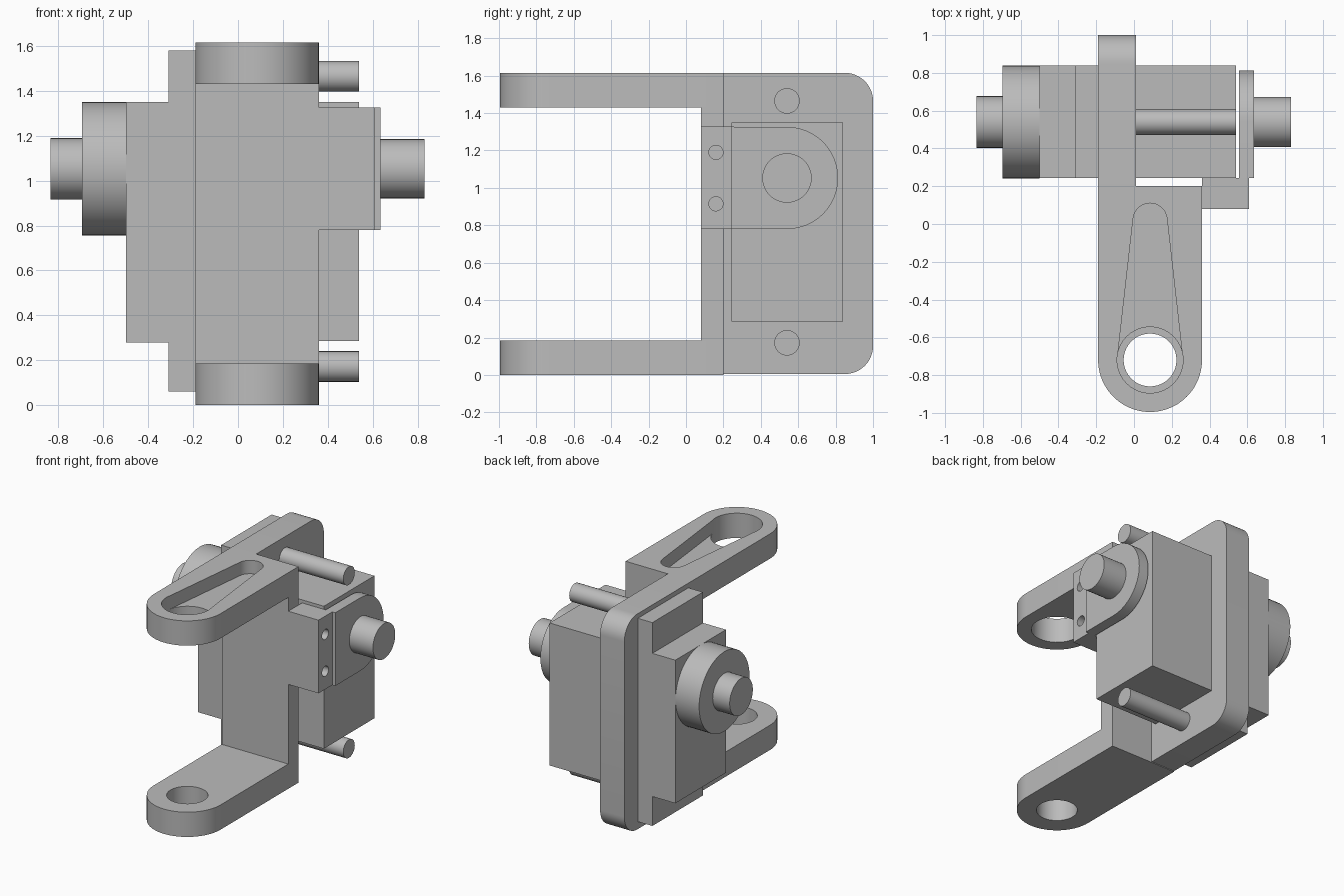
import bpy, bmesh
from math import sin, cos, pi, radians

if "Cube" in bpy.data.objects:
    bpy.data.objects.remove(bpy.data.objects["Cube"], do_unlink=True)

grey = bpy.data.materials.new("plain grey")
grey.use_nodes = True
grey.diffuse_color = (0.5, 0.5, 0.5, 1)
grey.node_tree.nodes["Principled BSDF"].inputs["Base Color"].default_value = (0.5, 0.5, 0.5, 1)


def arc(cx, cy, r, start, end, n=24):
    """Points along an arc, angles in degrees."""
    steps = [radians(start + (end - start) * i / n) for i in range(n + 1)]
    return [(cx + r * cos(a), cy + r * sin(a)) for a in steps]


def prism(name, points, axis, low, high):
    """Extrude a 2D outline along x (outline in y, z) or z (outline in x, y)."""
    place = (lambda p, h: (h, *p)) if axis == "x" else (lambda p, h: (*p, h))
    bm = bmesh.new()
    face = bm.faces.new([bm.verts.new(place(p, low)) for p in points])
    new = bmesh.ops.extrude_face_region(bm, geom=[face])["geom"]
    shift = (high - low, 0, 0) if axis == "x" else (0, 0, high - low)
    bmesh.ops.translate(bm, vec=shift, verts=[v for v in new if isinstance(v, bmesh.types.BMVert)])
    bmesh.ops.recalc_face_normals(bm, faces=bm.faces)
    mesh = bpy.data.meshes.new(name)
    bm.to_mesh(mesh)
    bm.free()
    mesh.materials.append(grey)
    ob = bpy.data.objects.new(name, mesh)
    bpy.context.collection.objects.link(ob)
    return ob


def box(name, x, y, z):
    outline = [(y[0], z[0]), (y[1], z[0]), (y[1], z[1]), (y[0], z[1])]
    return prism(name, outline, "x", *x)


def rod(name, axis, centre, r, low, high, n=40):
    return prism(name, arc(*centre, r, 0, 360, n)[:-1], axis, low, high)


def cut(ob, cutter):
    """Subtract the cutter from the object, then discard it."""
    mod = ob.modifiers.new("cut", "BOOLEAN")
    mod.operation, mod.solver, mod.object = "DIFFERENCE", "EXACT", cutter
    bpy.context.view_layer.objects.active = ob
    bpy.ops.object.modifier_apply(modifier=mod.name)
    bpy.data.objects.remove(cutter, do_unlink=True)


TOP = 1.615
LEFT, RIGHT = -0.19, 0.36      # bracket width
ARM_X, ARM_Y = 0.085, -0.72    # centre of the arm ends
AXLE = (0.54, 1.053)           # y, z of the main shaft

# Side plate with rounded rear corners
r = 0.15
outline = [(0.2, TOP), (0.2, 0.005)]
outline += arc(1 - r, 0.005 + r, r, -90, 0, 12) + arc(1 - r, TOP - r, r, 0, 90, 12)
prism("side_plate", outline, "x", LEFT, 0.01)

# Front web joining the two arms
box("front_web", (LEFT, RIGHT), (0.08, 0.2), (0.185, 1.43))

# Rounded arms with end holes
arm_outline = [(RIGHT, 0.2), (LEFT, 0.2)] + arc(ARM_X, ARM_Y, 0.275, 180, 360, 40)
lower_arm = prism("lower_arm", arm_outline, "z", 0, 0.185)
cut(lower_arm, rod("lower_hole", "z", (ARM_X, ARM_Y), 0.14, -0.1, 0.3))
upper_arm = prism("upper_arm", arm_outline, "z", 1.43, TOP)
cut(upper_arm, rod("upper_hole", "z", (ARM_X, ARM_Y), 0.175, 1.3, 1.8))

# Tapered pocket running into the upper hole
slot = arc(ARM_X, 0.02, 0.09, 6.6, 173.4)
slot += [arc(ARM_X, ARM_Y, 0.173, 173.4, 6.6, 1)[0], (ARM_X, ARM_Y),
         arc(ARM_X, ARM_Y, 0.173, 173.4, 6.6, 1)[1]]
cut(upper_arm, prism("slot_cutter", slot, "z", TOP - 0.1, 1.8))

# Motor body on both sides of the plate, with its flange
depth = (0.243, 0.84)
box("motor_body", (0.01, 0.54), depth, (0.285, 1.35))
box("motor_flange", (-0.31, LEFT), depth, (0.06, 1.58))
box("motor_front", (-0.5, -0.31), depth, (0.28, 1.35))
rod("motor_boss", "x", AXLE, 0.298, -0.695, -0.5, 48)
rod("motor_shaft", "x", AXLE, 0.137, -0.835, -0.695)

# Mounting pins
for name, z in (("upper_pin", 1.465), ("lower_pin", 0.172)):
    rod(name, "x", (AXLE[0], z), 0.068, 0.01, 0.54, 32)

# Bearing lug on the web, with two screw holes
lug = box("bearing_lug", (RIGHT, 0.61), (0.08, 0.243), (0.78, 1.327))
for z in (1.19, 0.915):
    cut(lug, rod("screw_hole", "x", (0.16, z), 0.038, 0.42, 0.7, 24))

# Rounded bearing plate and its shaft
prism("bearing_plate", [(0.243, 1.327), (0.243, 0.78)] + arc(*AXLE, 0.273, -90, 90, 32),
      "x", 0.555, 0.635)
rod("bearing_shaft", "x", AXLE, 0.132, 0.635, 0.83)

# Smooth curved walls, keep edges sharp
bpy.ops.object.select_all(action="DESELECT")
for ob in bpy.context.collection.objects:
    if ob.type == "MESH":
        ob.select_set(True)
        bpy.context.view_layer.objects.active = ob
bpy.ops.object.shade_smooth_by_angle(angle=radians(30))
